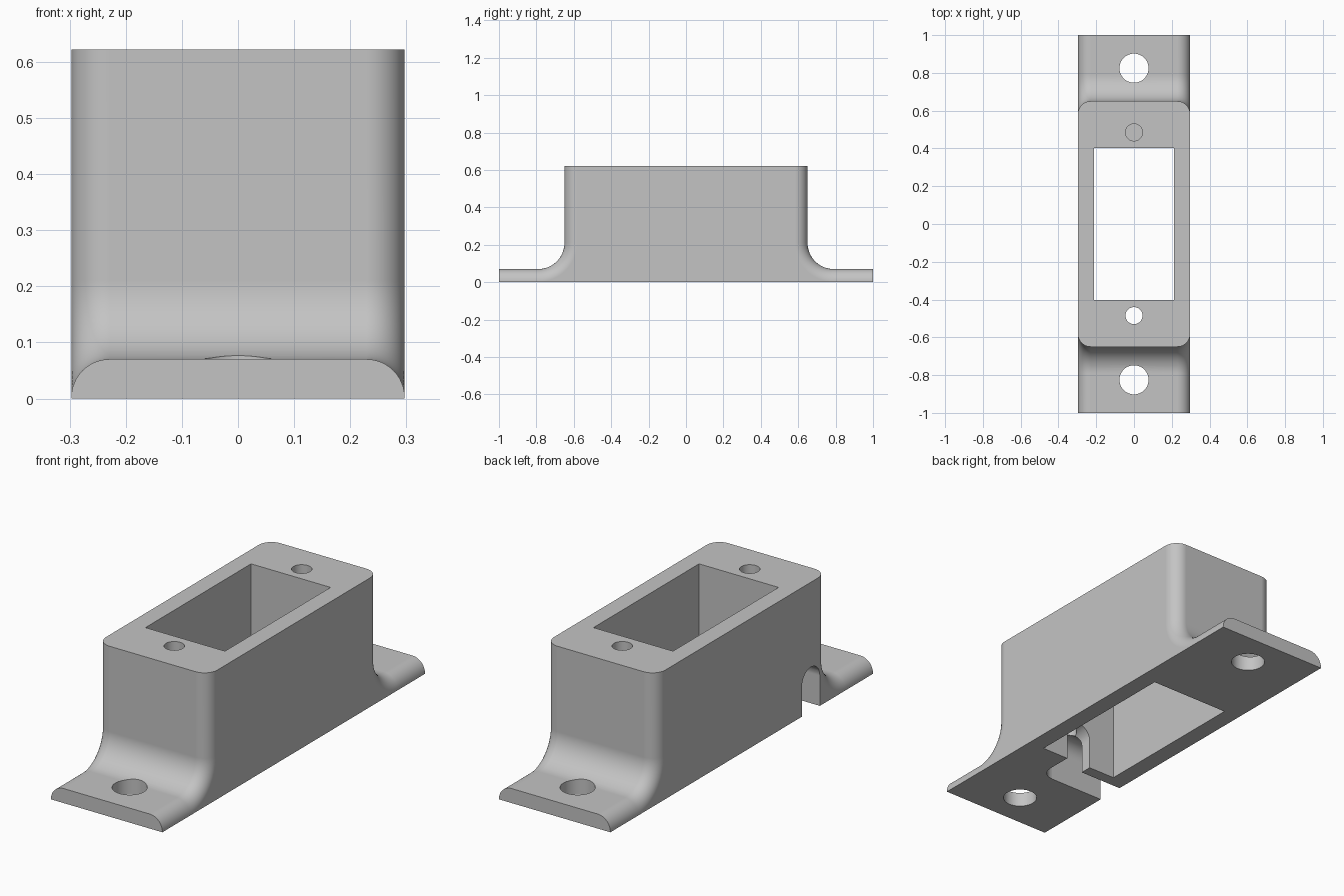
import bpy, bmesh
from math import sin, cos, pi, radians
from mathutils import Matrix

if "Cube" in bpy.data.objects:
    bpy.data.objects.remove(bpy.data.objects["Cube"], do_unlink=True)

HALF_W, TOP, FLANGE = 0.297, 0.622, 0.07
EDGE_R, ROOT_R, BODY_Y = 0.068, 0.14, 0.65
SLOT_Y, SLOT_R, SLOT_Z = -0.527, 0.068, 0.145


def make_object(name, bm):
    bmesh.ops.recalc_face_normals(bm, faces=bm.faces)
    mesh = bpy.data.meshes.new(name)
    bm.to_mesh(mesh)
    bm.free()
    obj = bpy.data.objects.new(name, mesh)
    bpy.context.collection.objects.link(obj)
    return obj


def loft(name, rings):
    """Closed solid through rings that have equal point counts."""
    bm = bmesh.new()
    rows = [[bm.verts.new(p) for p in ring] for ring in rings]
    n = len(rows[0])
    for a, b in zip(rows, rows[1:]):
        for i in range(n):
            j = (i + 1) % n
            bm.faces.new((a[i], a[j], b[j], b[i]))
    bm.faces.new(rows[0])
    bm.faces.new(rows[-1])
    return make_object(name, bm)


def side_profile(x, d):
    """Side outline inset by d, with a concave root between flange and body."""
    half = [(-1, FLANGE - d)]
    for i in range(17):
        a = pi / 2 * i / 16
        half.append((-BODY_Y - ROOT_R + (ROOT_R + d) * sin(a),
                     FLANGE + ROOT_R - (ROOT_R + d) * cos(a)))
    half.append((-BODY_Y + d, TOP))
    outline = [(-1, 0)] + half + [(-y, z) for y, z in reversed(half)] + [(1, 0)]
    return [(x, y, z) for y, z in outline]


# Body and flanges: the outline rolls over a rounded edge at both sides
angles = [pi / 2 * i / 12 for i in range(13)]
stations = [(HALF_W - EDGE_R + EDGE_R * cos(a), EDGE_R * (1 - sin(a))) for a in angles]
rings = [side_profile(x, d) for x, d in stations]
rings += [side_profile(-x, d) for x, d in reversed(stations)]
body = loft("mount_body", rings)


def cylinder(name, y, r, z0, z1):
    bm = bmesh.new()
    bmesh.ops.create_cone(bm, cap_ends=True, segments=48, radius1=r, radius2=r,
                          depth=z1 - z0,
                          matrix=Matrix.Translation((0, y, (z0 + z1) / 2)))
    return make_object(name, bm)


def box(name, sx, sy, z0, z1):
    ring = [(-sx, -sy), (sx, -sy), (sx, sy), (-sx, sy)]
    return loft(name, [[(x, y, z) for x, y in ring] for z in (z0, z1)])


# Central opening, flange holes and screw holes
cutters = [box("opening_cutter", 0.212, 0.402, -0.1, 1)]
for s in (-1, 1):
    cutters.append(cylinder("flange_hole_cutter", s * 0.825, 0.077, -0.1, 0.3))
    cutters.append(cylinder("screw_hole_cutter", s * 0.485, 0.045, 0.17, 1))

# Arched cable channel: in from the right wall, round a bend, into the opening
arch = [(-SLOT_R, -0.1)]
arch += [(-SLOT_R * cos(pi * i / 24), SLOT_Z + SLOT_R * sin(pi * i / 24)) for i in range(25)]
arch += [(SLOT_R, -0.1)]
cutters.append(loft("cable_entry_cutter",
                    [[(x, SLOT_Y + u, z) for u, z in arch] for x in (-0.4, 0)]))
cutters.append(loft("cable_exit_cutter",
                    [[(u, y, z) for u, z in arch] for y in (SLOT_Y, -0.35)]))
bend = []
for k in range(12):
    a = pi / 2 * k / 12
    r, z = (SLOT_R - 0.001) * cos(a), SLOT_Z + (SLOT_R - 0.001) * sin(a)
    bend.append([(r * cos(pi * i / 20), SLOT_Y + r * sin(pi * i / 20), z) for i in range(40)])
bend.insert(0, [(x, y, -0.1) for x, y, z in bend[0]])
cutters.append(loft("cable_bend_cutter", bend))

# Cut everything out of the body
bpy.context.view_layer.objects.active = body
body.select_set(True)
for cutter in cutters:
    cutter.hide_render = True
    mod = body.modifiers.new("cut", "BOOLEAN")
    mod.operation = "DIFFERENCE"
    mod.solver = "EXACT"
    mod.object = cutter
    bpy.ops.object.modifier_apply(modifier=mod.name)
    bpy.data.objects.remove(cutter, do_unlink=True)

# Smooth rounded areas, crisp edges
bpy.ops.object.shade_smooth_by_angle(angle=radians(30))
weighted = body.modifiers.new("even_shading", "WEIGHTED_NORMAL")
weighted.keep_sharp = True

# Plain grey plastic
grey = bpy.data.materials.new("grey_plastic")
grey.use_nodes = True
colour = (0.55, 0.55, 0.55, 1)
grey.diffuse_color = colour
grey.node_tree.nodes["Principled BSDF"].inputs["Base Color"].default_value = colour
body.data.materials.clear()
body.data.materials.append(grey)
